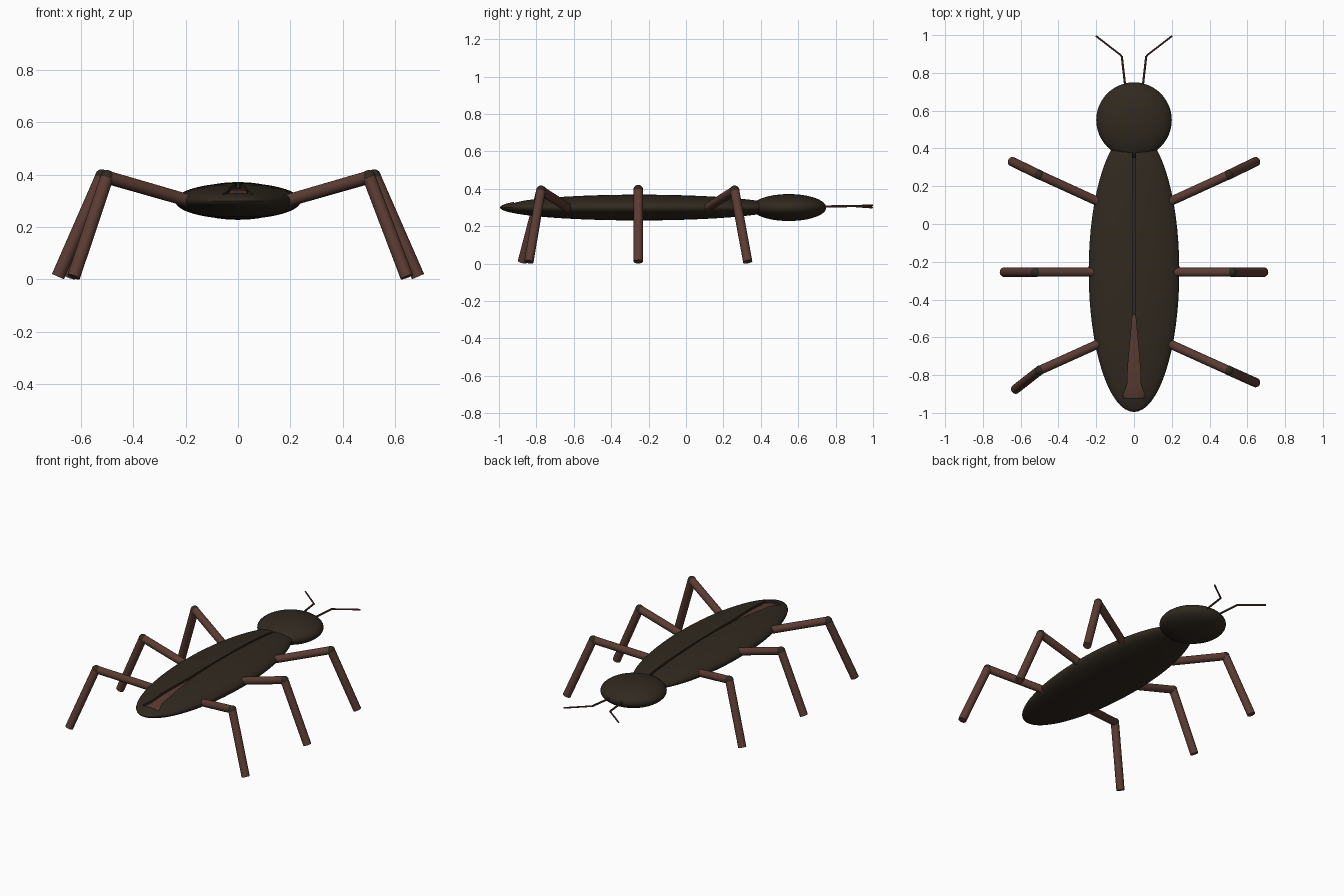
import bpy, bmesh, math
from mathutils import Vector

if "Cube" in bpy.data.objects:
    bpy.data.objects.remove(bpy.data.objects["Cube"])


def material(name, rgb):
    m = bpy.data.materials.new(name)
    m.diffuse_color = (*rgb, 1)
    m.use_nodes = True
    m.node_tree.nodes["Principled BSDF"].inputs["Base Color"].default_value = m.diffuse_color
    return m


SHELL = material("dark_shell", (0.03, 0.022, 0.014))
LIMB = material("brown_limb", (0.105, 0.045, 0.033))


def finish(obj, name, mat):
    obj.name = name
    obj.data.materials.clear()
    obj.data.materials.append(mat)
    bpy.ops.object.select_all(action='DESELECT')
    obj.select_set(True)
    bpy.context.view_layer.objects.active = obj
    bpy.ops.object.shade_smooth_by_angle(angle=math.radians(35))
    return obj


def ellipsoid(name, centre, radii, mat, segments=48, rings=24):
    bpy.ops.mesh.primitive_uv_sphere_add(segments=segments, ring_count=rings, radius=1, location=centre)
    obj = bpy.context.object
    obj.scale = radii
    bpy.ops.object.transform_apply(location=True, rotation=True, scale=True)
    return finish(obj, name, mat)


def rod(name, a, b, radius, mat, sides=20):
    a, b = Vector(a), Vector(b)
    d = b - a
    bpy.ops.mesh.primitive_cylinder_add(vertices=sides, radius=radius, depth=d.length, location=(a + b) / 2)
    obj = bpy.context.object
    obj.rotation_euler = d.to_track_quat('Z', 'Y').to_euler()
    return finish(obj, name, mat)


# head
ellipsoid("head", (0, 0.55, 0.30), (0.20, 0.20, 0.072), SHELL)

# wing-case body with a tapering slot along the back
body = ellipsoid("wing_cases", (0, -0.25, 0.30), (0.24, 0.745, 0.069), SHELL, 64, 32)
half = [(0.008, 0.46), (0.006, 0.0), (0.004, -0.2), (0.009, -0.5), (0.032, -0.75), (0.036, -0.85), (0.062, -0.92)]
outline = half + [(-x, y) for x, y in reversed(half)]
bm = bmesh.new()
face = bm.faces.new([bm.verts.new((x, y, 0.305)) for x, y in outline])
top = bmesh.ops.extrude_face_region(bm, geom=[face])
bmesh.ops.translate(bm, vec=(0, 0, 0.15), verts=[v for v in top["geom"] if isinstance(v, bmesh.types.BMVert)])
bmesh.ops.recalc_face_normals(bm, faces=bm.faces)
mesh = bpy.data.meshes.new("slot_cutter")
bm.to_mesh(mesh)
bm.free()
cutter = bpy.data.objects.new("slot_cutter", mesh)
bpy.context.collection.objects.link(cutter)
cutter.hide_render = True
mod = body.modifiers.new("slot", 'BOOLEAN')
mod.operation = 'DIFFERENCE'
mod.solver = 'EXACT'
mod.object = cutter
bpy.context.view_layer.objects.active = body
bpy.ops.object.modifier_move_to_index(modifier="slot", index=0)
bpy.ops.object.modifier_apply(modifier="slot")
bpy.data.objects.remove(cutter)

# reddish abdomen showing through the rear of the slot
abdomen = ellipsoid("abdomen", (0, -0.25, 0.30), (0.20, 0.70, 0.052), LIMB)
bm = bmesh.new()
bm.from_mesh(abdomen.data)
cut = bmesh.ops.bisect_plane(bm, geom=bm.verts[:] + bm.edges[:] + bm.faces[:],
                             plane_co=(0, -0.48, 0), plane_no=(0, 1, 0), clear_outer=True)
bmesh.ops.holes_fill(bm, edges=[e for e in bm.edges if e.is_boundary])
bm.to_mesh(abdomen.data)
bm.free()

# legs: hip, knee, foot for the right side; the left rear foot splays further back
legs = {
    "front": ((0.15, 0.10, 0.29), (0.50, 0.26, 0.392), (0.645, 0.33, 0.010)),
    "middle": ((0.15, -0.255, 0.29), (0.52, -0.255, 0.395), (0.688, -0.255, 0.011)),
    "rear": ((0.15, -0.617, 0.29), (0.50, -0.775, 0.392), (0.645, -0.84, 0.010)),
}
for side, s in (("right", 1), ("left", -1)):
    for pair, points in legs.items():
        hip, knee, foot = [Vector((s * x, y, z)) for x, y, z in points]
        if (side, pair) == ("left", "rear"):
            foot = Vector((-0.628, -0.875, 0.010))
        label = f"{pair}_{side}"
        rod(f"{label}_upper_leg", hip, knee, 0.024, LIMB)
        rod(f"{label}_lower_leg", knee, foot, 0.025, LIMB)
        ellipsoid(f"{label}_knee", knee, (0.026,) * 3, SHELL, 20, 12)

    # antennae
    elbow = (s * 0.065, 0.89, 0.308)
    tip = (s * 0.202, 0.996, 0.306 - s * 0.006)
    rod(f"{side}_antenna_base", (s * 0.043, 0.70, 0.305), elbow, 0.006, LIMB, 10)
    rod(f"{side}_antenna_tip", elbow, tip, 0.005, LIMB, 10)
